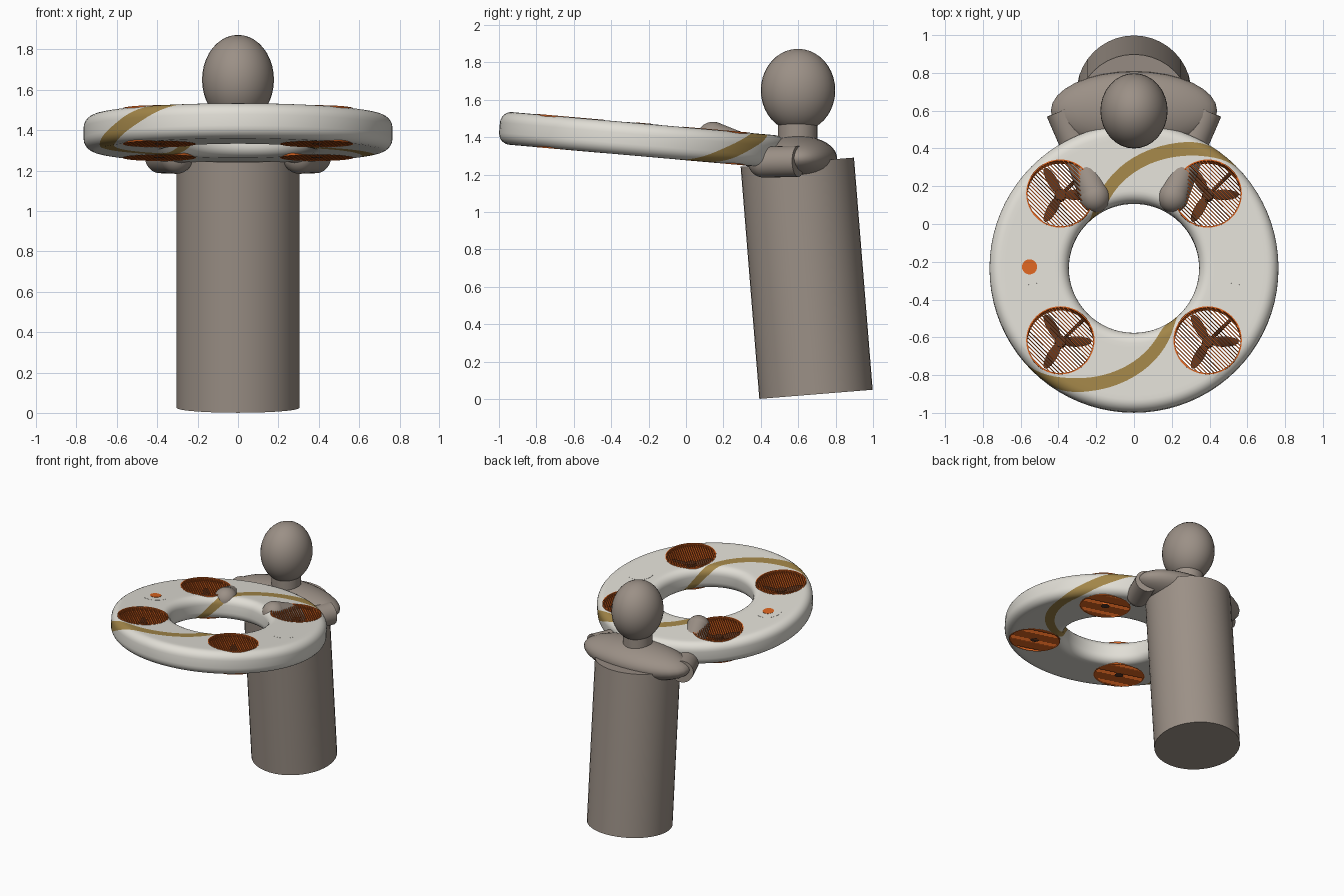
import bpy, bmesh, math
from mathutils import Matrix, Vector

if "Cube" in bpy.data.objects:
    bpy.data.objects.remove(bpy.data.objects["Cube"])


def material(name, rgb):
    m = bpy.data.materials.new(name)
    m.use_nodes = True
    m.diffuse_color = (*rgb, 1)
    m.node_tree.nodes["Principled BSDF"].inputs["Base Color"].default_value = (*rgb, 1)
    return m


SKIN = material("warm_grey", (0.33, 0.28, 0.24))
SHELL = material("off_white", (0.75, 0.73, 0.67))
GOLD = material("dull_gold", (0.36, 0.235, 0.065))
ORANGE = material("orange", (0.72, 0.13, 0.015))
BROWN = material("dark_brown", (0.10, 0.04, 0.02))

TILT, LEAN = math.radians(5), math.radians(4.6)
RING_FRAME = Matrix.Translation((0, -0.235, 1.385)) @ Matrix.Rotation(-TILT, 4, "X")


def finish(name, bm, mats, frame=Matrix(), smooth=True):
    bmesh.ops.recalc_face_normals(bm, faces=bm.faces)
    mesh = bpy.data.meshes.new(name)
    bm.to_mesh(mesh)
    bm.free()
    for m in mats:
        mesh.materials.append(m)
    obj = bpy.data.objects.new(name, mesh)
    bpy.context.collection.objects.link(obj)
    obj.matrix_world = frame
    if smooth:
        smooth_object(obj)
    return obj


def smooth_object(obj):
    bpy.ops.object.select_all(action="DESELECT")
    obj.select_set(True)
    bpy.context.view_layer.objects.active = obj
    bpy.ops.object.shade_smooth_by_angle(angle=math.radians(35))


def add_ball(bm, centre, size):
    mat = Matrix.Translation(centre) @ Matrix.Diagonal((*size, 1))
    bmesh.ops.create_uvsphere(bm, u_segments=32, v_segments=20, radius=1, matrix=mat)


def add_rod(bm, a, b, r, sides=32):
    a, b = Vector(a), Vector(b)
    mat = Matrix.Translation((a + b) / 2) @ (b - a).to_track_quat("Z", "Y").to_matrix().to_4x4()
    bmesh.ops.create_cone(bm, cap_ends=True, segments=sides, radius1=r,
                          radius2=r, depth=(b - a).length, matrix=mat)


def lathe(profile, sides, start=0, half_turns=0, stripe=()):
    """Closed profile swept round z, twisted by half turns along the profile."""
    bm = bmesh.new()
    count = len(profile)
    steps = [math.dist(profile[j], profile[(j + 1) % count]) for j in range(count)]
    loops = []
    for j, (r, z) in enumerate(profile):
        shift = start - math.pi * half_turns * sum(steps[:j]) / sum(steps)
        angles = [shift + math.tau * i / sides for i in range(sides)]
        loops.append([bm.verts.new((r * math.cos(a), r * math.sin(a), z)) for a in angles])
    for j in range(count):
        back = half_turns * sides // 2 if j == count - 1 else 0
        upper, lower = loops[j], loops[(j + 1) % count]
        for i in range(sides):
            k = (i + 1) % sides
            f = bm.faces.new((upper[i], upper[k], lower[k - back], lower[i - back]))
            f.material_index = int(i in stripe)
    return bm


def ring_profile(inner, outer, half, fillet):
    """Rounded box section, from the inner top edge outwards."""
    corners = [(outer - fillet, half - fillet, 90), (outer - fillet, fillet - half, 0),
               (inner + fillet, fillet - half, -90), (inner + fillet, half - fillet, -180)]
    pts = []
    for r, z, a0 in corners:
        for s in range(7):
            a = math.radians(a0 - 15 * s)
            pts.append((r + fillet * math.cos(a), z + fillet * math.sin(a)))
    # subdivide the long flats so that the stripe curves smoothly
    dense = []
    for j, p in enumerate(pts):
        q = pts[(j + 1) % len(pts)]
        n = max(1, round(math.dist(p, q) / 0.025))
        dense += [(p[0] + (q[0] - p[0]) * t / n, p[1] + (q[1] - p[1]) * t / n) for t in range(n)]
    first = max(range(len(dense)), key=lambda j: (round(dense[j][1], 4), -dense[j][0]))
    return dense[first:] + dense[:first]


# Floating ring with the spiral stripe
SIDES, STRIPE = 80, 3
stripe = {h + k for h in (0, SIDES // 2) for k in range(STRIPE)}
ring = finish("ring_shell", lathe(ring_profile(0.345, 0.765, 0.0875, 0.06), SIDES,
                                  math.radians(106), 1, stripe),
              [SHELL, GOLD], RING_FRAME, smooth=False)

# Fan wells cut through the ring
FANS = {"front_left": (1, -1), "front_right": (-1, -1), "back_left": (1, 1), "back_right": (-1, 1)}
SPREAD, FAN_R = 0.39, 0.178
bm = bmesh.new()
for sx, sy in FANS.values():
    add_rod(bm, (sx * SPREAD, sy * SPREAD, -0.2), (sx * SPREAD, sy * SPREAD, 0.2), FAN_R, sides=48)
cutter = finish("fan_well_cutter", bm, [SHELL], RING_FRAME, smooth=False)
cutter.hide_render = True
cut = ring.modifiers.new("fan_wells", "BOOLEAN")
cut.operation, cut.solver, cut.object = "DIFFERENCE", "EXACT", cutter
bpy.context.view_layer.update()
cut_mesh = bpy.data.meshes.new_from_object(ring.evaluated_get(bpy.context.evaluated_depsgraph_get()))
ring.modifiers.clear()
ring.data = cut_mesh
bpy.data.objects.remove(cutter)
smooth_object(ring)


def grille():
    bm = bmesh.new()
    for side in (-1, 1):
        for k in range(-11, 12):
            d = k * 0.0152 - side * 0.005
            length = 2 * math.sqrt(max(FAN_R ** 2 - d * d, 0.0004))
            mat = (Matrix.Rotation(math.radians(-45), 4, "Z") @ Matrix.Translation((0, d, side * 0.081))
                   @ Matrix.Diagonal((length, 0.005, 0.012, 1)))
            bmesh.ops.create_cube(bm, size=1, matrix=mat)
    return bm


def propeller():
    bm = bmesh.new()
    add_rod(bm, (0, 0, -0.087), (0, 0, 0.03), 0.03, sides=20)
    for k in range(3):
        mat = (Matrix.Rotation(math.tau * k / 3, 4, "Z") @ Matrix.Translation((0.085, 0, 0.01))
               @ Matrix.Rotation(math.radians(12), 4, "X") @ Matrix.Diagonal((0.08, 0.028, 0.005, 1)))
        bmesh.ops.create_uvsphere(bm, u_segments=20, v_segments=10, radius=1, matrix=mat)
    # motor arm to the well wall
    add_rod(bm, (0, 0, -0.04), (0.122, 0.122, -0.04), 0.01, sides=8)
    return bm


# Duct, grilles and propeller in every well
rim = [(0.174, 0.0895), (0.181, 0.0895), (0.181, -0.088), (0.174, -0.088)]
for name, (sx, sy) in FANS.items():
    frame = RING_FRAME @ Matrix.Translation((sx * SPREAD, sy * SPREAD, 0))
    finish(name + "_fan_duct", lathe(rim, 48), [ORANGE], frame)
    finish(name + "_fan_grille", grille(), [ORANGE], frame, smooth=False)
    finish(name + "_fan_propeller", propeller(), [BROWN], frame)

# Control pads on both sides, and the button
for name, x, r, top, mat in (("left_pad", 0.553, 0.095, 0.0885, SHELL),
                             ("right_pad", -0.553, 0.095, 0.0885, SHELL),
                             ("button", -0.553, 0.04, 0.0905, ORANGE)):
    bm = bmesh.new()
    add_rod(bm, (x, 0, 0.083), (x, 0, top), r, sides=40)
    finish(name, bm, [mat], RING_FRAME)

# Rider: leaning body, neck, head and shoulders
foot = Vector((0, 0.695, 0.025))
bm = bmesh.new()
add_rod(bm, foot, foot + Vector((0, -math.sin(LEAN), math.cos(LEAN))) * 1.245, 0.304, sides=40)
finish("body", bm, [SKIN])

bm = bmesh.new()
add_rod(bm, (0, 0.597, 1.30), (0, 0.597, 1.52), 0.105)
finish("neck", bm, [SKIN])

bm = bmesh.new()
add_ball(bm, (0, 0.599, 1.65), (0.178, 0.199, 0.222))
finish("head", bm, [SKIN])

bm = bmesh.new()
add_ball(bm, (0, 0.60, 1.287), (0.44, 0.208, 0.12))
finish("shoulders", bm, [SKIN])

# Arms, reaching forward and gripping the ring
for name, s in (("left", 1), ("right", -1)):
    shoulder, elbow = (s * 0.385, 0.60, 1.27), (s * 0.305, 0.415, 1.267)
    forearm, hand = (s * 0.305, 0.415, 1.295), (s * 0.207, 0.145, 1.402)
    bm = bmesh.new()
    add_rod(bm, shoulder, elbow, 0.083)
    add_ball(bm, elbow, (0.083,) * 3)
    finish(name + "_upper_arm", bm, [SKIN])
    bm = bmesh.new()
    add_rod(bm, forearm, hand, 0.08)
    finish(name + "_forearm", bm, [SKIN])
    bm = bmesh.new()
    add_ball(bm, hand, (0.082, 0.085, 0.08))
    finish(name + "_hand", bm, [SKIN])
